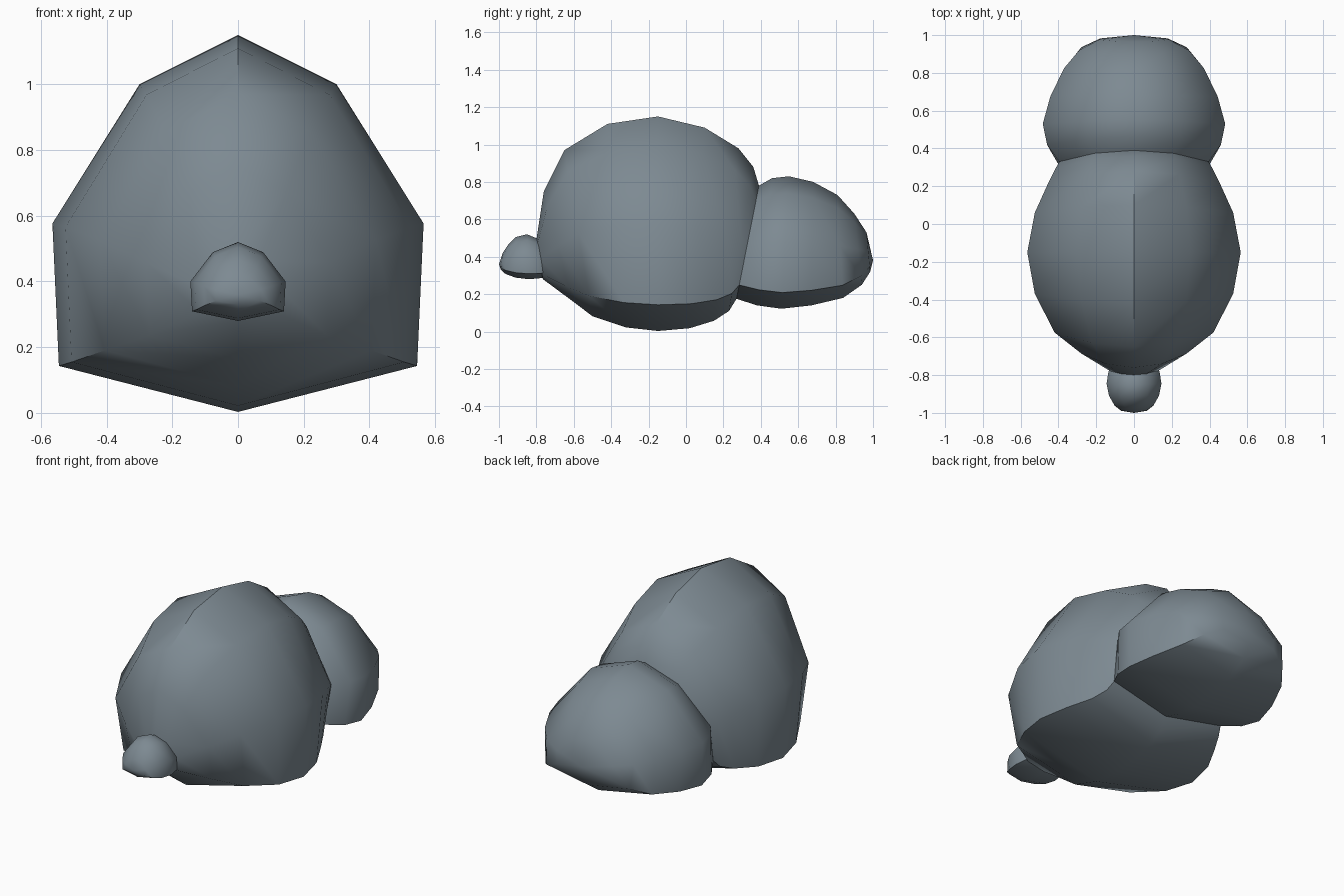
import bpy, bmesh, math

if "Cube" in bpy.data.objects:
    bpy.data.objects.remove(bpy.data.objects["Cube"])

# Normalised cross-section: (share of half width, share of height)
HALF = [(0, 1), (0.53, 0.87), (1, 0.5), (0.965, 0.122), (0, 0)]
SECTION = HALF + [(-u, v) for u, v in HALF[3:0:-1]]

# Dark blue-grey finish
slate = bpy.data.materials.new("slate_grey")
slate.diffuse_color = (0.205, 0.253, 0.288, 1)
slate.use_nodes = True
slate.node_tree.nodes["Principled BSDF"].inputs["Base Color"].default_value = slate.diffuse_color


def loft(name, rings, start=None, end=None):
    """Rings are (top y, top z, bottom y, bottom z, half width); poles are (y, z)."""
    bm = bmesh.new()
    loops = []
    for yt, zt, yb, zb, w in rings:
        loops.append([bm.verts.new((u * w, yb + (yt - yb) * v, zb + (zt - zb) * v))
                      for u, v in SECTION])
    n = len(SECTION)
    for a, b in zip(loops, loops[1:]):
        for i in range(n):
            j = (i + 1) % n
            bm.faces.new((a[i], a[j], b[j], b[i]))
    for pole, loop in ((start, loops[0]), (end, loops[-1])):
        if pole:
            p = bm.verts.new((0, *pole))
            for i in range(n):
                bm.faces.new((p, loop[i], loop[(i + 1) % n]))
    bmesh.ops.recalc_face_normals(bm, faces=bm.faces)
    mesh = bpy.data.meshes.new(name)
    bm.to_mesh(mesh)
    bm.free()
    mesh.materials.append(slate)
    ob = bpy.data.objects.new(name, mesh)
    bpy.context.collection.objects.link(ob)
    bpy.ops.object.select_all(action='DESELECT')
    ob.select_set(True)
    bpy.context.view_layer.objects.active = ob
    bpy.ops.object.shade_smooth_by_angle(angle=math.radians(48))
    return ob


# Ring shared by the two large lobes
seam = (0.39, 0.78, 0.27, 0.175, 0.395)

# Large middle lobe
loft("body", [
    (-0.80, 0.49, -0.765, 0.28, 0.12),
    (-0.76, 0.75, -0.61, 0.165, 0.28),
    (-0.65, 0.97, -0.50, 0.082, 0.42),
    (-0.42, 1.11, -0.32, 0.022, 0.525),
    (-0.15, 1.15, -0.15, 0.003, 0.565),
    (0.10, 1.09, 0.02, 0.018, 0.525),
    (0.28, 0.98, 0.15, 0.058, 0.455),
    (0.36, 0.88, 0.23, 0.11, 0.415),
    seam,
], start=(-0.80, 0.38))

# Rear lobe
loft("rear_lobe", [
    seam,
    (0.46, 0.82, 0.38, 0.14, 0.46),
    (0.55, 0.83, 0.51, 0.122, 0.483),
    (0.68, 0.80, 0.67, 0.14, 0.443),
    (0.81, 0.73, 0.84, 0.18, 0.37),
    (0.90, 0.63, 0.94, 0.25, 0.29),
    (0.965, 0.53, 0.985, 0.32, 0.185),
], end=(1.0, 0.38))

# Small front knob
loft("front_knob", [
    (-0.98, 0.42, -0.99, 0.33, 0.07),
    (-0.95, 0.465, -0.965, 0.308, 0.105),
    (-0.91, 0.505, -0.91, 0.288, 0.132),
    (-0.85, 0.52, -0.84, 0.28, 0.145),
    (-0.79, 0.495, -0.77, 0.286, 0.135),
    (-0.74, 0.46, -0.73, 0.30, 0.10),
], start=(-1.0, 0.36), end=(-0.71, 0.38))
